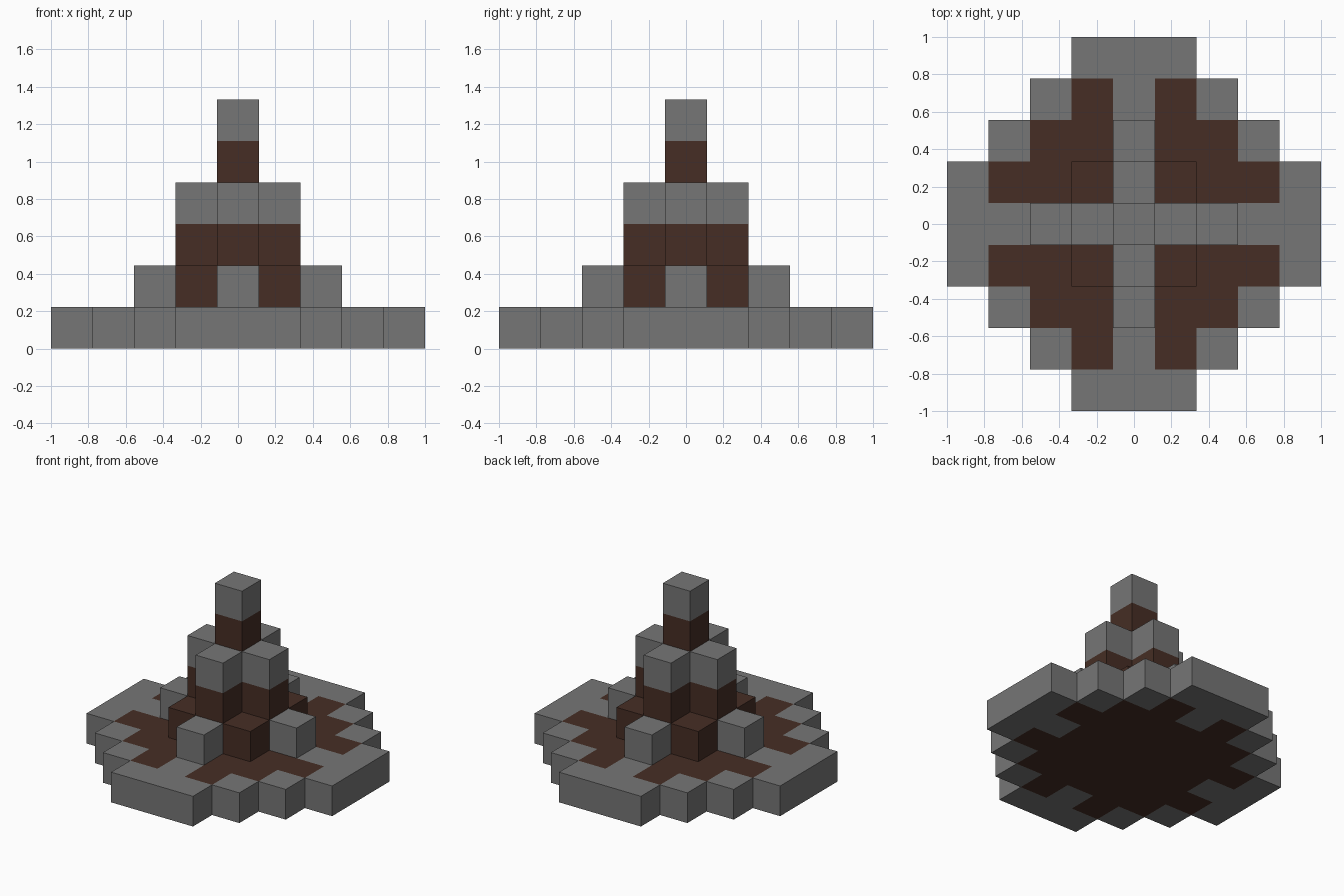
import bpy, bmesh
from mathutils import Vector

if "Cube" in bpy.data.objects:
    bpy.data.objects.remove(bpy.data.objects["Cube"], do_unlink=True)

U = 2 / 9  # edge of one block
STONE, EARTH = 0, 1


def make_material(name, colour):
    mat = bpy.data.materials.new(name)
    mat.use_nodes = True
    mat.diffuse_color = colour
    bsdf = next(n for n in mat.node_tree.nodes if n.type == 'BSDF_PRINCIPLED')
    bsdf.inputs["Base Color"].default_value = colour
    return mat


materials = [make_material("grey stone", (0.18, 0.18, 0.18, 1)),
             make_material("dark brown earth", (0.061, 0.027, 0.018, 1))]


def plus(arm):
    """Cells of a plus-shaped course."""
    line = range(-arm, arm + 1)
    return {(i, 0) for i in line} | {(0, i) for i in line}


# Stepped round base: stone rim around an earth middle
span = range(-4, 5)
base = {}
for x in span:
    for y in span:
        reach, far = abs(x) + abs(y), max(abs(x), abs(y))
        if reach <= 5:
            rim = reach == 5 or far == 4 or (far == 3 and reach == 3)
            base[x, y, 0] = STONE if rim else EARTH

# Parts above the base, each a set of blocks with one material
corners = [(x, y) for x in (-1, 1) for y in (-1, 1)]
parts = {
    "base": base,
    "stone_cross": {(x, y, 1): STONE for x, y in plus(2)},
    "corner_mounds": {(x, y, 1): EARTH for x, y in corners},
    "earth_core": {(x, y, 2): EARTH for x, y in plus(1)},
    "stone_core": {(x, y, 3): STONE for x, y in plus(1)},
    "earth_neck": {(0, 0, 4): EARTH},
    "stone_cap": {(0, 0, 5): STONE},
}
filled = {cell for cells in parts.values() for cell in cells}


def build_part(name, cells):
    """Make a mesh of the block faces that touch open air."""
    bm = bmesh.new()
    for cell, colour in cells.items():
        centre = Vector(cell) + Vector((0, 0, 0.5))
        for axis in range(3):
            for sign in (-1, 1):
                normal = Vector((0, 0, 0))
                normal[axis] = sign
                if tuple(int(c + n) for c, n in zip(cell, normal)) in filled:
                    continue
                side = Vector((0, 0, 0))
                side[(axis + 1) % 3] = 0.5
                up = normal.cross(side)
                middle = centre + normal / 2
                ring = (-side - up, side - up, side + up, up - side)
                face = bm.faces.new([bm.verts.new((middle + r) * U) for r in ring])
                face.material_index = colour
    bmesh.ops.remove_doubles(bm, verts=bm.verts, dist=0.001)
    # Merge flat areas of the same colour into clean faces
    bmesh.ops.dissolve_limit(bm, angle_limit=0.01, verts=bm.verts,
                             edges=bm.edges, delimit={'MATERIAL'})
    mesh = bpy.data.meshes.new(name)
    bm.to_mesh(mesh)
    bm.free()
    for mat in materials:
        mesh.materials.append(mat)
    bpy.context.collection.objects.link(bpy.data.objects.new(name, mesh))


for part_name, part_cells in parts.items():
    build_part(part_name, part_cells)
